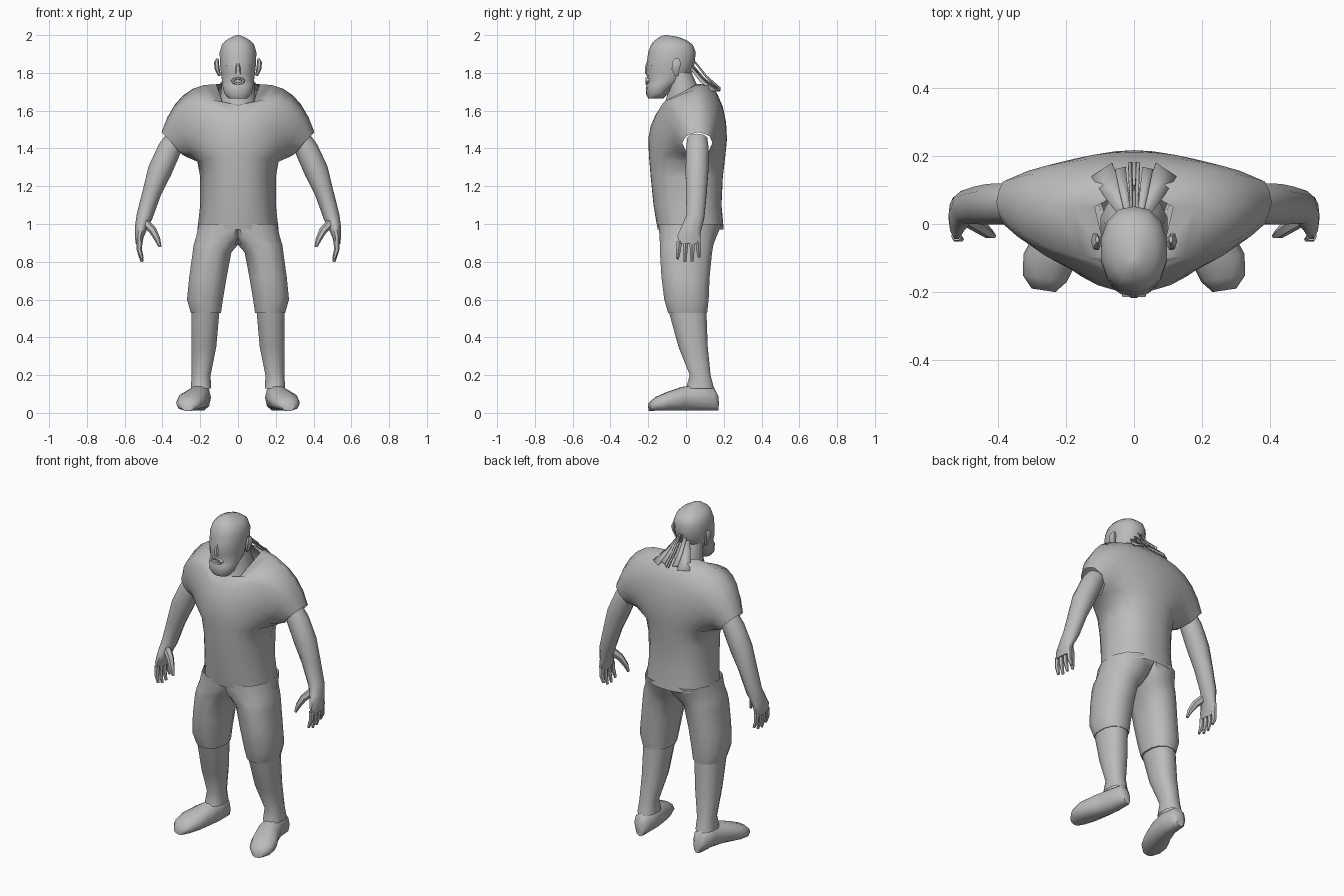
import bpy, math
from mathutils import Vector

grey = bpy.data.materials.new("plain_grey")
grey.diffuse_color = (0.5, 0.5, 0.5, 1)


def make(name, verts, faces, mirror=True, angle=50):
    me = bpy.data.meshes.new(name)
    me.from_pydata(verts, [], faces)
    me.materials.append(grey)
    ob = bpy.data.objects.new(name, me)
    bpy.context.collection.objects.link(ob)
    bpy.ops.object.select_all(action='DESELECT')
    bpy.context.view_layer.objects.active = ob
    ob.select_set(True)
    # weld doubles and make the facing consistent
    bpy.ops.object.mode_set(mode='EDIT')
    bpy.ops.mesh.select_all(action='SELECT')
    bpy.ops.mesh.remove_doubles(threshold=0.0005)
    bpy.ops.mesh.normals_make_consistent(inside=False)
    bpy.ops.object.mode_set(mode='OBJECT')
    if mirror:
        m = ob.modifiers.new("mirror", 'MIRROR')
        m.merge_threshold = 0.002
        bpy.ops.object.modifier_apply(modifier=m.name)
    bpy.ops.object.shade_smooth_by_angle(angle=math.radians(angle))
    return ob


def loft(name, rings, caps=(True, True), mirror=True, angle=50):
    n = len(rings[0])
    verts = [p for r in rings for p in r]
    faces = []
    for k in range(len(rings) - 1):
        for i in range(n):
            f = [k * n + i, k * n + (i + 1) % n, (k + 1) * n + (i + 1) % n, (k + 1) * n + i]
            # no inner wall on the centre plane
            if not (mirror and all(verts[v][0] < 1e-4 for v in f)):
                faces.append(f)
    if caps[0]:
        faces.append(list(range(n))[::-1])
    if caps[1]:
        faces.append([len(verts) - n + i for i in range(n)])
    return make(name, verts, faces, mirror, angle)


def level(z, x0, x1, y0, y1, n=12, sq=0.85, clamp=True):
    """Horizontal rounded ring between the given limits."""
    out = []
    for i in range(n):
        a = 2 * math.pi * (i + 0.5) / n
        c, s = math.cos(a), math.sin(a)
        k = math.cos(math.pi / n)
        x = (x0 + x1) / 2 + (x1 - x0) / 2 * math.copysign(min(1, abs(c) / k) ** sq, c)
        y = (y0 + y1) / 2 + (y1 - y0) / 2 * math.copysign(min(1, abs(s) / k) ** sq, s)
        out.append((max(0, x) if clamp else x, y, z))
    return out


def tube(name, pts, n=8, caps=(True, True)):
    """Limb along points (x, y, z, radius across, radius along y)."""
    rings = []
    for k, p in enumerate(pts):
        a, b = pts[max(0, k - 1)], pts[min(len(pts) - 1, k + 1)]
        t = (Vector(b[:3]) - Vector(a[:3])).normalized()
        side = Vector((0, 1, 0)).cross(t).normalized()
        fwd = t.cross(side)
        rings.append([tuple(Vector(p[:3]) + side * p[3] * math.cos(2 * math.pi * i / n)
                            + fwd * p[4] * math.sin(2 * math.pi * i / n)) for i in range(n)])
    return loft(name, rings, caps)


# Shirt: front and back panels meeting at side and shoulder seams, open sleeves
# each row: start (x, z, y), middle (x, z), end (x, z, y), curve power, curve root
body = [(0.97, .215, .97, -.15, .20), (1.1, .20, 1.1, -.172, .188),
        (1.25, .20, 1.25, -.187, .195), (1.36, .215, 1.33, -.196, .208)]
front = [((0, z, yf), (x / 2, z), (x, ze, .03), 2.4, .55) for z, x, ze, yf, yb in body]
back = [((0, z, yb), (x / 2, z), (x, ze, .03), 2.4, .55) for z, x, ze, yf, yb in body]
front += [((0, 1.45, -.2), (.17, 1.42), (.285, 1.36, .055), 2, .7),
          ((0, 1.52, -.187), (.2, 1.53), (.315, 1.385, .0), 1.8, .9),
          ((0, 1.58, -.16), (.24, 1.62), (.35, 1.43, -.02), 1.8, 1),
          ((0, 1.63, -.125), (.28, 1.69), (.385, 1.465, .0), 1.8, 1),
          ((.08, 1.64, -.10), (.30, 1.73), (.397, 1.477, .03), 1.8, 1),
          ((.115, 1.74, .05), (.32, 1.75), (.405, 1.485, .065), 1, 1)]
back += [((0, 1.45, .217), (.17, 1.42), (.285, 1.36, .055), 2, .7),
         ((0, 1.54, .212), (.2, 1.53), (.315, 1.385, .12), 2, .9),
         ((0, 1.62, .195), (.24, 1.62), (.35, 1.43, .14), 2, 1),
         ((0, 1.69, .165), (.28, 1.70), (.385, 1.465, .125), 2, 1),
         ((0, 1.74, .115), (.30, 1.74), (.397, 1.477, .1), 2, 1),
         ((.115, 1.74, .05), (.32, 1.75), (.405, 1.485, .065), 1, 1)]
verts, faces, cols = [], [], 7
for panel in (front, back):
    base = len(verts)
    for s, m, e, p, q in panel:
        for i in range(cols):
            t = i / (cols - 1)
            x, z = [(1 - t) ** 2 * s[j] + 2 * t * (1 - t) * m[j] + t * t * e[j] for j in (0, 1)]
            verts.append((x, e[2] + (s[2] - e[2]) * (1 - t ** p) ** q, z))
    for r in range(len(panel) - 1):
        for i in range(cols - 1):
            a = base + r * cols + i
            faces.append((a, a + 1, a + cols + 1, a + cols))
make("shirt", verts, faces, angle=60)

# Trousers, calves and shoes
loft("trousers", [level(*r) for r in [
    (1.0, -.10, .207, -.145, .19), (.93, -.08, .222, -.14, .16), (.89, -.01, .235, -.138, .145),
    (.85, .035, .24, -.138, .138), (.72, .06, .258, -.13, .125), (.6, .08, .27, -.115, .12),
    (.53, .09, .25, -.095, .112)]], caps=(False, True))
loft("calf", [level(*r) for r in [
    (.54, .098, .246, -.092, .108), (.35, .115, .246, -.04, .115), (.2, .145, .245, .02, .13),
    (.13, .143, .25, .0, .148)]], caps=(False, False))
shoe = []
for y, cx, w, top in [(.17, .192, .025, .09), (.145, .195, .048, .14), (.06, .198, .055, .15),
                      (-.02, .218, .066, .14), (-.1, .247, .078, .112),
                      (-.16, .262, .065, .085), (-.195, .266, .035, .055)]:
    shoe.append([(cx + w * math.cos(a), y + .15 * w * math.cos(a),
                  .01 + (top - .01) * (.5 + .5 * math.copysign(abs(math.sin(a)) ** .8, math.sin(a))))
                 for a in [2 * math.pi * i / 10 for i in range(10)]])
loft("shoe", shoe)

# Arms, hands, fingers and thumbs
tube("arm", [(.33, .06, 1.45, .055, .055), (.363, .06, 1.395, .062, .063),
             (.415, .058, 1.28, .064, .063), (.455, .055, 1.17, .05, .058),
             (.495, .05, 1.04, .043, .05), (.513, .03, .98, .033, .055),
             (.523, .018, .93, .023, .066), (.524, .016, .895, .017, .062)], 10, (False, True))
for y0, y1, z in [(-.035, -.045, .815), (-.001, -.006, .8), (.033, .032, .803), (.064, .07, .825)]:
    tube("finger", [(.522, y0, .91, .016, .016), (.522, (y0 + y1) / 2, .86, .014, .014),
                    (.508, y1, z, .008, .008)], 6)
tube("thumb", [(.495, .02, 1.01, .024, .026), (.45, -.01, .965, .021, .021),
               (.427, -.028, .92, .016, .016), (.413, -.035, .88, .008, .008)], 6)

# Head and neck
loft("neck", [level(z, -w, w, y0, y1, 12, 1, False) for z, w, y0, y1 in [
    (1.63, .098, -.115, .10), (1.70, .09, -.095, .075), (1.80, .08, -.10, .03)]],
    (False, False), False)
loft("head", [level(z, -w, w, y0, y1, 14, .95, False) for z, w, y0, y1 in [
    (1.665, .05, -.2, -.12), (1.69, .072, -.213, -.095), (1.735, .083, -.21, -.05),
    (1.76, .085, -.198, -.01), (1.80, .09, -.214, .03), (1.85, .096, -.208, .045),
    (1.91, .097, -.2, .052), (1.95, .085, -.185, .035), (1.972, .065, -.165, .005),
    (1.99, .032, -.14, -.04), (2.0, .006, -.115, -.1)]], (True, True), False)
tube("ear", [(.098, -.05, 1.785, .008, .01), (.11, -.055, 1.82, .013, .024),
             (.114, -.05, 1.855, .013, .026), (.108, -.045, 1.875, .006, .012)], 6)
tube("eye", [(.053, -.165, 1.825, .004, .005), (.053, -.17, 1.838, .013, .017),
             (.053, -.165, 1.851, .004, .005)], 8)
tube("nose", [(0, -.195, 1.865, .008, .01), (0, -.207, 1.83, .013, .013),
              (0, -.203, 1.795, .02, .016)], 6)
# Lips: open ring around the mouth
lips = [[(w * math.cos(a), y, 1.757 + h * math.sin(a)) for a in [math.pi / 4 * i for i in range(8)]]
        for w, h, y in [(.04, .025, -.185), (.034, .018, -.215), (.024, .009, -.213), (.02, .007, -.195)]]
loft("lips", lips, (False, True), False)


# Headscarf tails hanging behind the head
def ribbon(name, a, b, w0, w1, spread):
    a, b, s = Vector(a), Vector(b), Vector(spread)
    mid = (a + b) / 2 + Vector((0, -.005, -.008))
    pts = [(a, w0), (mid, (w0 + w1) / 2), (b, w1)]
    verts = [tuple(p + s * w * k) for p, w in pts for k in (-.5, .5)]
    ob = make(name, verts, [(0, 1, 3, 2), (2, 3, 5, 4)])
    ob.modifiers.new("cloth", 'SOLIDIFY').thickness = .005


ribbon("wide_tail", (.028, .035, 1.825), (.095, .16, 1.705), .04, .075, (.8, -.55, 0))
ribbon("middle_tail", (.02, .04, 1.84), (.04, .165, 1.72), .02, .035, (.9, -.2, .1))
ribbon("thin_tail", (.006, .048, 1.86), (.009, .183, 1.715), .012, .02, (.5, 0, .8))
